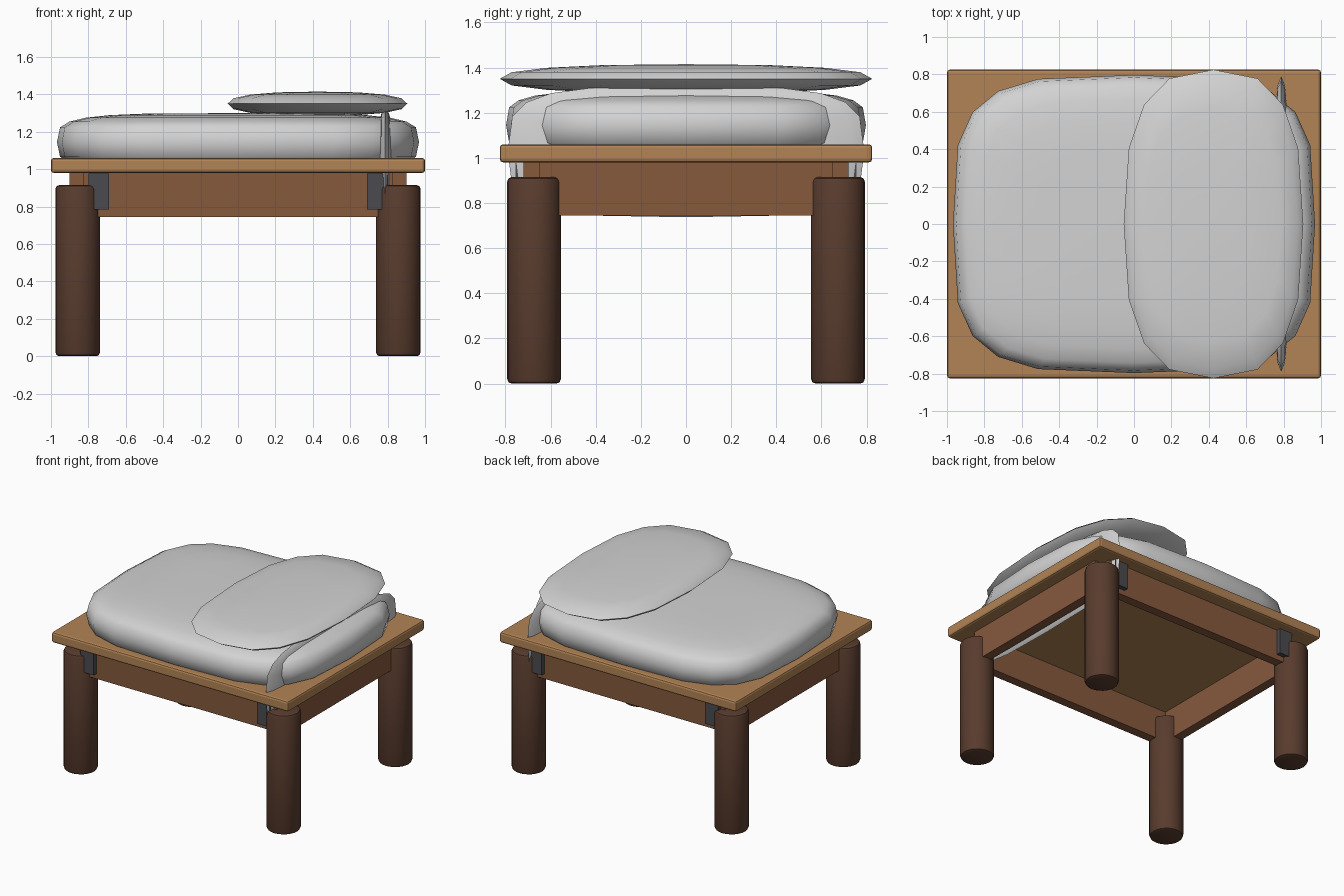
import bpy, bmesh, math

if "Cube" in bpy.data.objects:
    bpy.data.objects.remove(bpy.data.objects["Cube"])


def material(name, rgb):
    m = bpy.data.materials.new(name)
    m.diffuse_color = (*rgb, 1)
    m.use_nodes = True
    m.node_tree.nodes["Principled BSDF"].inputs["Base Color"].default_value = m.diffuse_color
    return m


TAN = material("light_wood", (0.45, 0.23, 0.09))
BROWN = material("mid_wood", (0.24, 0.10, 0.048))
DARK = material("dark_wood", (0.10, 0.045, 0.027))
METAL = material("grey_metal", (0.07, 0.07, 0.08))
CLOTH = material("pale_cloth", (0.65, 0.65, 0.65))


def finish(bm, name, mat, angle=None):
    bmesh.ops.recalc_face_normals(bm, faces=bm.faces)
    me = bpy.data.meshes.new(name)
    bm.to_mesh(me)
    bm.free()
    me.materials.append(mat)
    ob = bpy.data.objects.new(name, me)
    bpy.context.collection.objects.link(ob)
    if angle:
        bpy.ops.object.select_all(action='DESELECT')
        ob.select_set(True)
        bpy.context.view_layer.objects.active = ob
        bpy.ops.object.shade_smooth_by_angle(angle=math.radians(angle))
    return ob


def bevel(ob, width):
    b = ob.modifiers.new("rounded_edges", 'BEVEL')
    b.width, b.segments = width, 2
    b.limit_method, b.angle_limit = 'ANGLE', math.radians(50)


def box(name, lo, hi, mat, width=0):
    bm = bmesh.new()
    bmesh.ops.create_cube(bm, size=1)
    for v in bm.verts:
        v.co = [(a + b) / 2 + c * (b - a) for a, b, c in zip(lo, hi, v.co)]
    ob = finish(bm, name, mat)
    if width:
        bevel(ob, width)
    return ob


def spow(v, p):
    return math.copysign(abs(v) ** p, v)


def cushion(name, centre, half, outline, profile, segs, rings, upright=False):
    """Puffed pad: superellipse plan and superellipse cross-section."""
    bm = bmesh.new()
    loops = []
    for i in range(1, rings):
        t = math.pi * i / rings - math.pi / 2
        r, h = spow(math.cos(t), 2 / profile), spow(math.sin(t), 2 / profile)
        loop = []
        for j in range(segs):
            a = math.tau * j / segs
            p = (half[0] * r * spow(math.cos(a), 2 / outline),
                 half[1] * r * spow(math.sin(a), 2 / outline), half[2] * h)
            if upright:
                p = (p[2], p[1], -p[0])
            loop.append(bm.verts.new([c + q for c, q in zip(centre, p)]))
        loops.append(loop)
    for a, b in zip(loops, loops[1:]):
        for j in range(segs):
            k = (j + 1) % segs
            bm.faces.new((a[j], a[k], b[k], b[j]))
    # flat centres close both sides
    for loop, s in ((loops[0], -1), (loops[-1], 1)):
        d = (s * half[2], 0, 0) if upright else (0, 0, s * half[2])
        tip = bm.verts.new([c + q for c, q in zip(centre, d)])
        for j in range(segs):
            bm.faces.new((loop[j], loop[(j + 1) % segs], tip))
    return finish(bm, name, CLOTH, 50)


# Table top
box("table_top", (-1, -0.825, 0.98), (1, 0.825, 1.06), TAN, 0.015)

for s, side in ((-1, "front"), (1, "back")):
    # Long rails
    y0, y1 = sorted((s * 0.65, s * 0.72))
    box(side + "_rail", (-0.83, y0, 0.745), (0.83, y1, 0.98), BROWN)
    for t, end in ((-1, "left"), (1, "right")):
        # Legs
        bm = bmesh.new()
        bmesh.ops.create_cone(bm, cap_ends=True, segments=24, radius1=0.119,
                              radius2=0.119, depth=0.915)
        bmesh.ops.translate(bm, verts=bm.verts, vec=(t * 0.857, s * 0.673, 0.4575))
        rims = [e for e in bm.edges if abs(e.verts[0].co.z - e.verts[1].co.z) < 1e-4]
        bmesh.ops.bevel(bm, geom=rims, offset=0.02, segments=2, affect='EDGES',
                        profile=0.5)
        finish(bm, f"{side}_{end}_leg", DARK, 35)
        # Corner brackets
        x0, x1 = sorted((t * 0.69, t * 0.80))
        y0, y1 = sorted((s * 0.715, s * 0.755))
        box(f"{side}_{end}_bracket", (x0, y0, 0.785), (x1, y1, 0.978), METAL)

# Short rails
for t, end in ((-1, "left"), (1, "right")):
    x0, x1 = sorted((t * 0.83, t * 0.90))
    box(end + "_rail", (x0, -0.65, 0.745), (x1, 0.65, 0.98), BROWN)

# Mattress, upright cushion and top pillow
cushion("mattress", (0, 0, 1.145), (0.968, 0.797, 0.155), 3.7, 4, 20, 12)
cushion("upright_cushion", (0.787, 0, 1.027), (0.29, 0.79, 0.045), 3.8, 2.4, 20, 8, True)
cushion("pillow", (0.425, 0, 1.35), (0.48, 0.825, 0.065), 2.7, 2.4, 16, 8)
